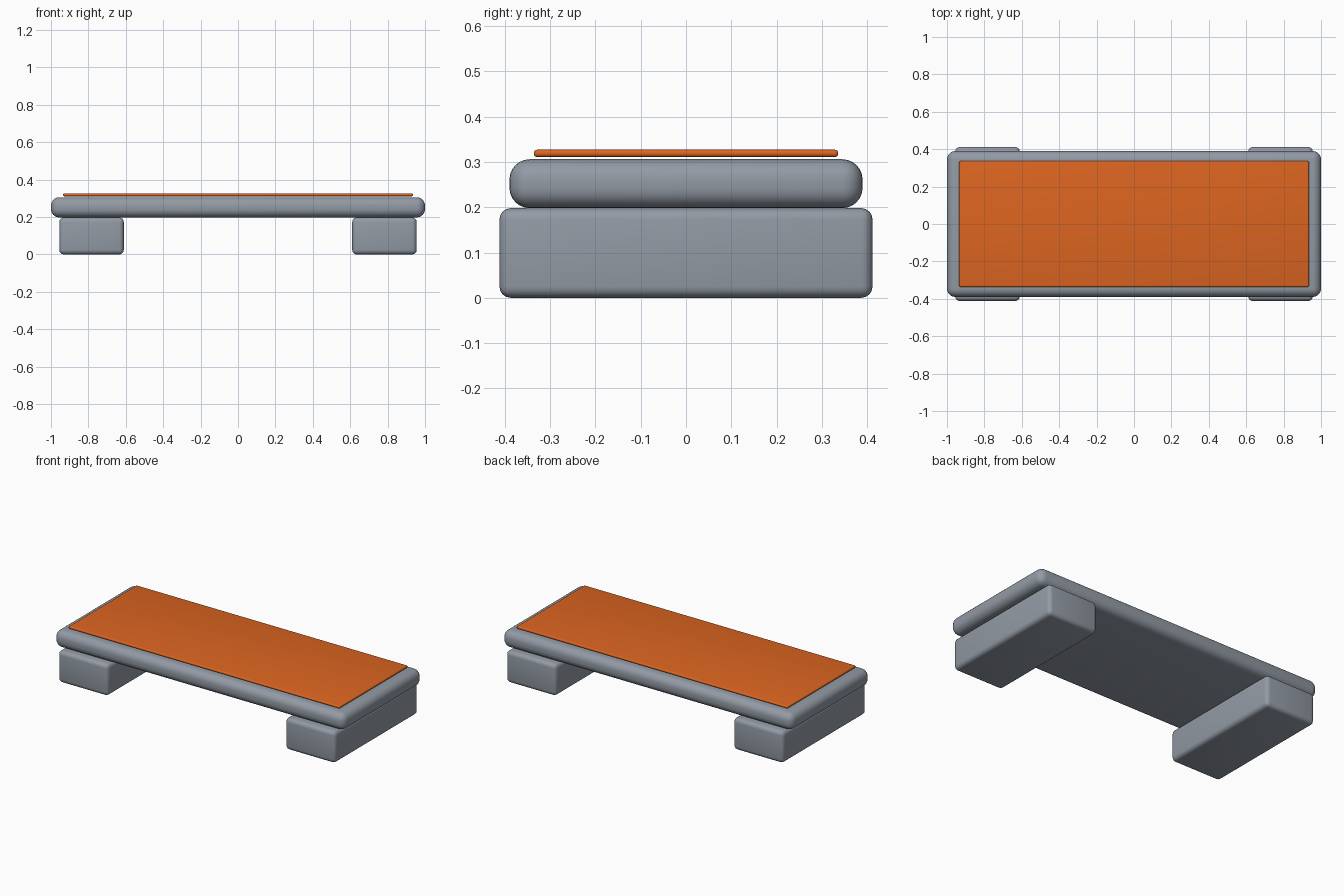
import bpy
import math

default = bpy.data.objects.get("Cube")
if default:
    bpy.data.objects.remove(default, do_unlink=True)


def material(name, color):
    mat = bpy.data.materials.new(name)
    mat.use_nodes = True
    mat.diffuse_color = color
    mat.node_tree.nodes["Principled BSDF"].inputs["Base Color"].default_value = color
    return mat


def rounded_box(name, center, size, radius, segments, mat):
    """Box with rounded edges and smooth shading."""
    bpy.ops.mesh.primitive_cube_add(size=1, location=center)
    obj = bpy.context.object
    obj.name = name
    obj.scale = size
    bpy.ops.object.transform_apply(location=False, rotation=False, scale=True)
    bevel = obj.modifiers.new("rounded_edges", 'BEVEL')
    bevel.width = radius
    bevel.segments = segments
    bpy.ops.object.modifier_apply(modifier=bevel.name)
    obj.data.materials.append(mat)
    bpy.ops.object.shade_smooth_by_angle(angle=math.radians(35))
    return obj


grey = material("cool_grey", (0.29, 0.325, 0.375, 1))
orange = material("burnt_orange", (0.72, 0.13, 0.015, 1))

# Thick bench slab with soft edges
rounded_box("bench_slab", (0, 0, 0.252), (2.0, 0.78, 0.108), 0.045, 6, grey)

# Thin seat pad hovering just above the slab
rounded_box("seat_pad", (0, 0, 0.319), (1.87, 0.672, 0.016), 0.007, 4, orange)

# Block foot under each end
for side, name in ((-1, "right_foot"), (1, "left_foot")):
    rounded_box(name, (side * 0.783, 0, 0.099), (0.345, 0.824, 0.198), 0.025, 4, grey)
